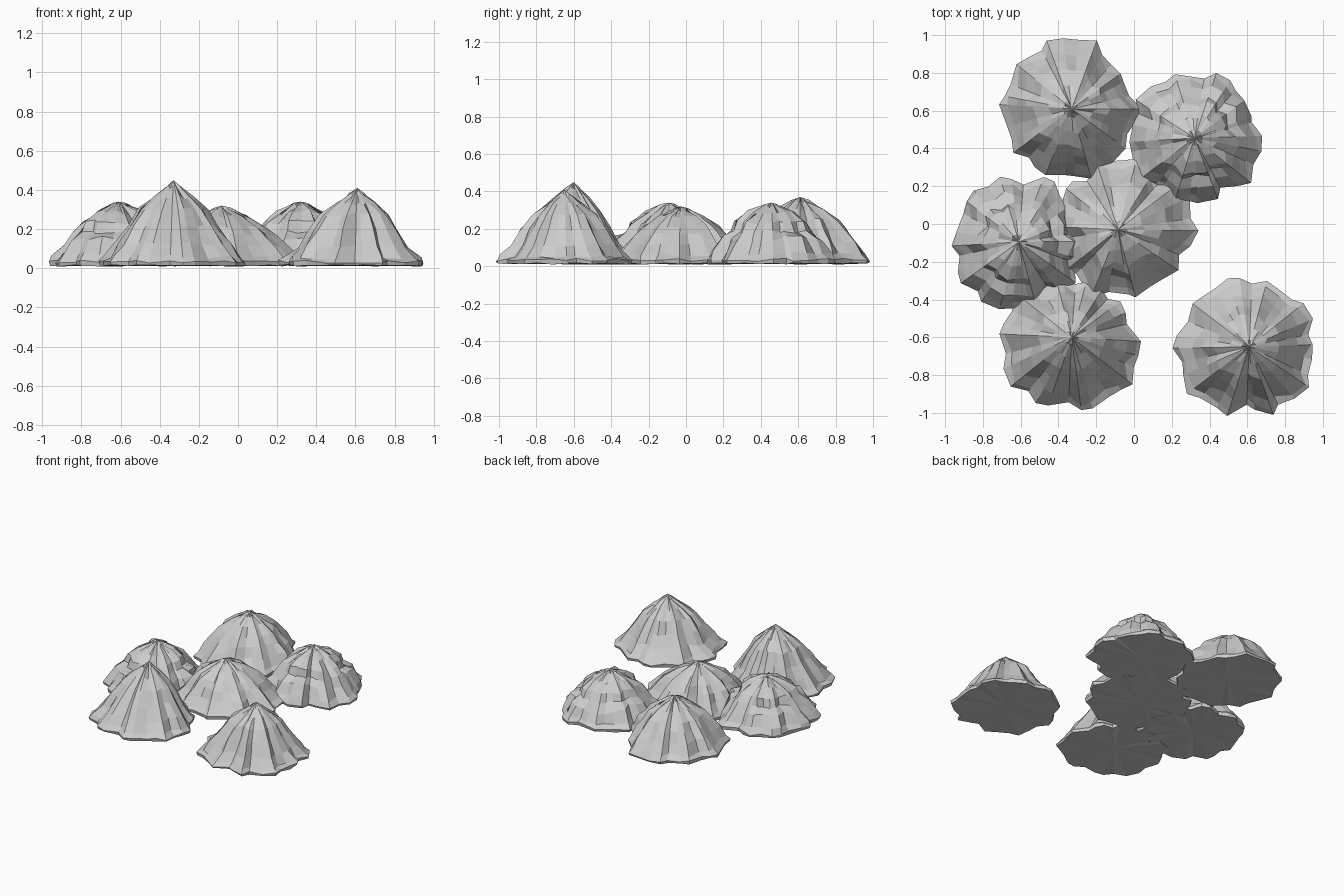
import bpy, bmesh, math, random

if "Cube" in bpy.data.objects:
    bpy.data.objects.remove(bpy.data.objects["Cube"])

random.seed(11)
SIDES = 30

# Ring profiles from summit to foot: (fraction of foot radius, height)
STEEP = [(.10, .92), (.27, .81), (.46, .67), (.61, .48), (.77, .28), (.91, .13)]
ROUND = [(.12, .94), (.33, .82), (.54, .67), (.66, .53), (.79, .35), (.92, .18)]
LEDGED = [(.12, .96), (.36, .86), (.54, .70), (.60, .54), (.78, .46), (.91, .22)]

# name, summit x, y, z, profile, foot radius every 30 degrees from +x
MOUNTAINS = [
    ("back_left_mountain", -.33, .61, .37, ROUND,
     [.36, .30, .34, .38, .37, .37, .36, .36, .37, .365, .37, .33]),
    ("back_right_mountain", .32, .455, .34, LEDGED,
     [.35, .31, .37, .33, .35, .36, .34, .36, .33, .35, .32, .37]),
    ("left_mountain", -.61, -.095, .34, LEDGED,
     [.35, .31, .36, .32, .37, .34, .33, .36, .36, .38, .34, .34]),
    ("central_mountain", -.085, -.03, .32, ROUND,
     [.40, .40, .35, .38, .34, .35, .34, .34, .36, .35, .37, .37]),
    ("front_left_mountain", -.33, -.60, .45, STEEP,
     [.35, .31, .30, .30, .32, .37, .36, .40, .38, .38, .38, .39]),
    ("front_right_mountain", .61, -.65, .41, STEEP,
     [.335, .36, .34, .35, .37, .36, .39, .39, .38, .33, .37, .36]),
]


def foot_radius(radii, angle):
    t = (angle / (2 * math.pi) * len(radii)) % len(radii)
    i = int(t)
    return radii[i] + (radii[(i + 1) % len(radii)] - radii[i]) * (t - i)


def add_mountain(name, x, y, height, profile, radii):
    bm = bmesh.new()
    angles = [2 * math.pi * (i + random.uniform(-.3, .3)) / SIDES for i in range(SIDES)]
    # ridges and gullies run down each flank, three sides apart
    ridge = [(.045, -.055, 0)[i % 3] + random.uniform(-.03, .03) for i in range(SIDES)]
    # ledges fade in and out around the mountain
    phase = random.uniform(0, 6.28)
    fade = [min(1, max(0, .6 + .8 * math.sin(3 * a + phase))) for a in angles]

    def ring(rf, zf, rough, z_rough):
        verts = []
        for i, a in enumerate(angles):
            frac, z = rf(i), zf(i)
            r = foot_radius(radii, a) * frac
            r *= 1 + ridge[i] * rough + random.uniform(-.03, .03) * rough
            verts.append(bm.verts.new((x + r * math.cos(a), y + r * math.sin(a),
                                       z + random.uniform(-z_rough, z_rough))))
        return verts

    # sloping flanks, each ring mixing the plain and the ledged profile
    plain = ROUND if profile is LEDGED else profile
    rings = []
    for (f0, h0), (f1, h1) in zip(plain, profile):
        rings.append(ring(lambda i: f0 + (f1 - f0) * fade[i],
                          lambda i: height * (h0 + (h1 - h0) * fade[i]), 1.4, .01))
    # flared ragged foot edge and thin underside lip
    rim = ring(lambda i: 1.0, lambda i: .034, 1, .008)
    lip = [bm.verts.new((x + (v.co.x - x) * .985, y + (v.co.y - y) * .985,
                         .014 + random.uniform(-.005, .005))) for v in rim]
    rings += [rim, lip]
    summit = bm.verts.new((x, y, height))
    base = bm.verts.new((x, y, .014))
    for i in range(SIDES):
        j = (i + 1) % SIDES
        bm.faces.new((summit, rings[0][i], rings[0][j]))
        for upper, lower in zip(rings, rings[1:]):
            bm.faces.new((upper[i], lower[i], lower[j], upper[j]))
        bm.faces.new((base, lip[j], lip[i]))

    bmesh.ops.recalc_face_normals(bm, faces=bm.faces)
    mesh = bpy.data.meshes.new(name)
    bm.to_mesh(mesh)
    bm.free()
    bpy.context.collection.objects.link(bpy.data.objects.new(name, mesh))


for mountain in MOUNTAINS:
    add_mountain(*mountain)
